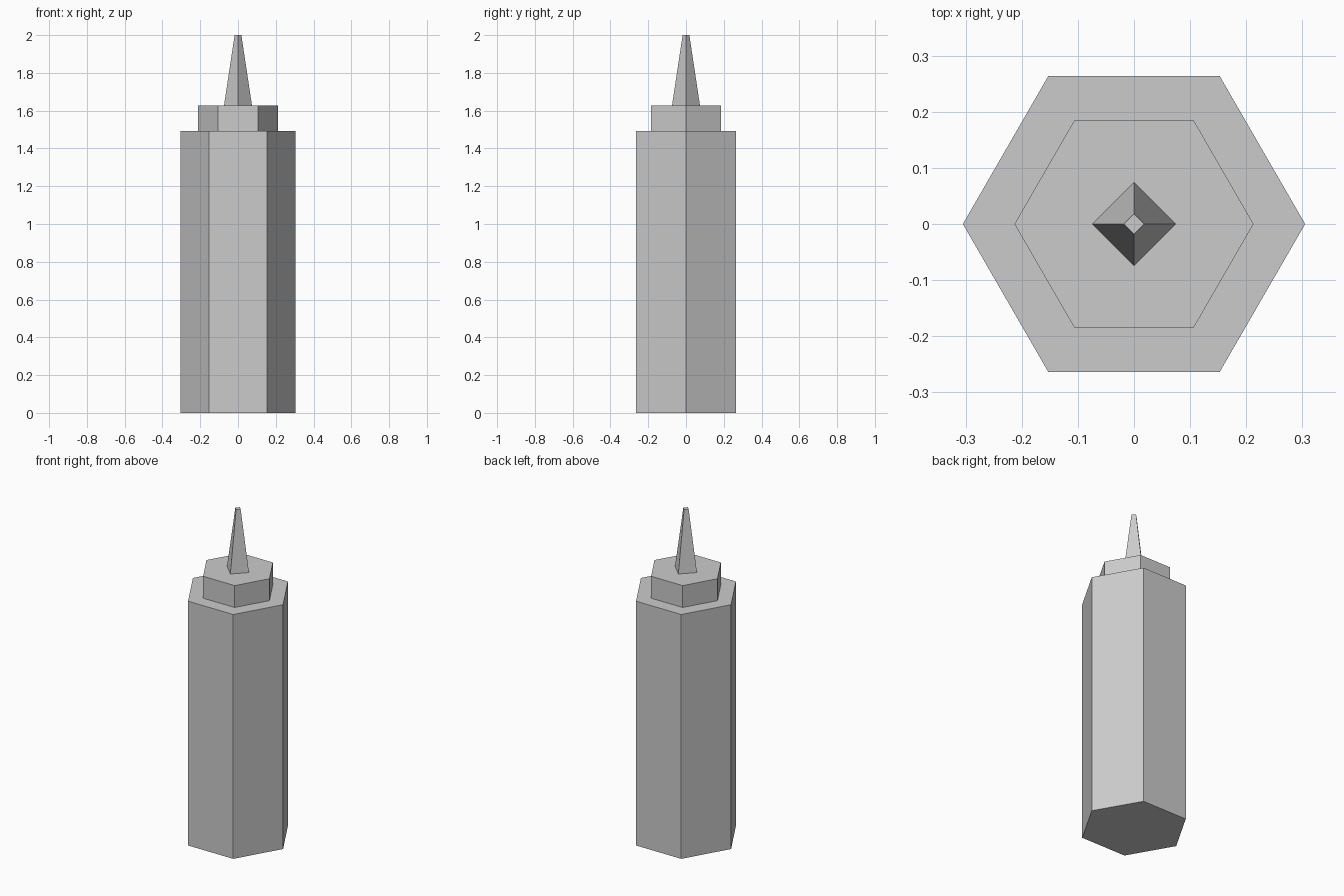
import bpy, bmesh
from math import cos, sin, tau

cube = bpy.data.objects.get("Cube")
if cube:
    bpy.data.objects.remove(cube, do_unlink=True)

# Single plain grey
grey = bpy.data.materials.new("light_grey")
grey.use_nodes = True
colour = (0.6, 0.6, 0.6, 1)
grey.diffuse_color = colour
grey.node_tree.nodes["Principled BSDF"].inputs["Base Color"].default_value = colour


def prism(name, sides, r_bottom, r_top, z_bottom, z_top):
    """Closed, flat-faced prism or frustum with its first corner on +x."""
    bm = bmesh.new()
    rings = [[bm.verts.new((r * cos(tau * i / sides), r * sin(tau * i / sides), z))
              for i in range(sides)]
             for r, z in ((r_bottom, z_bottom), (r_top, z_top))]
    low, high = rings
    bm.faces.new(low[::-1])
    bm.faces.new(high)
    for i in range(sides):
        j = (i + 1) % sides
        bm.faces.new((low[i], low[j], high[j], high[i]))
    mesh = bpy.data.meshes.new(name)
    bm.to_mesh(mesh)
    bm.free()
    mesh.materials.append(grey)
    obj = bpy.data.objects.new(name, mesh)
    bpy.context.collection.objects.link(obj)
    return obj


# Hexagonal tower, stepped cap and four-sided spire
prism("tower_body", 6, 0.305, 0.305, 0, 1.493)
prism("tower_cap", 6, 0.213, 0.213, 1.493, 1.627)
prism("spire", 4, 0.074, 0.018, 1.627, 2)
